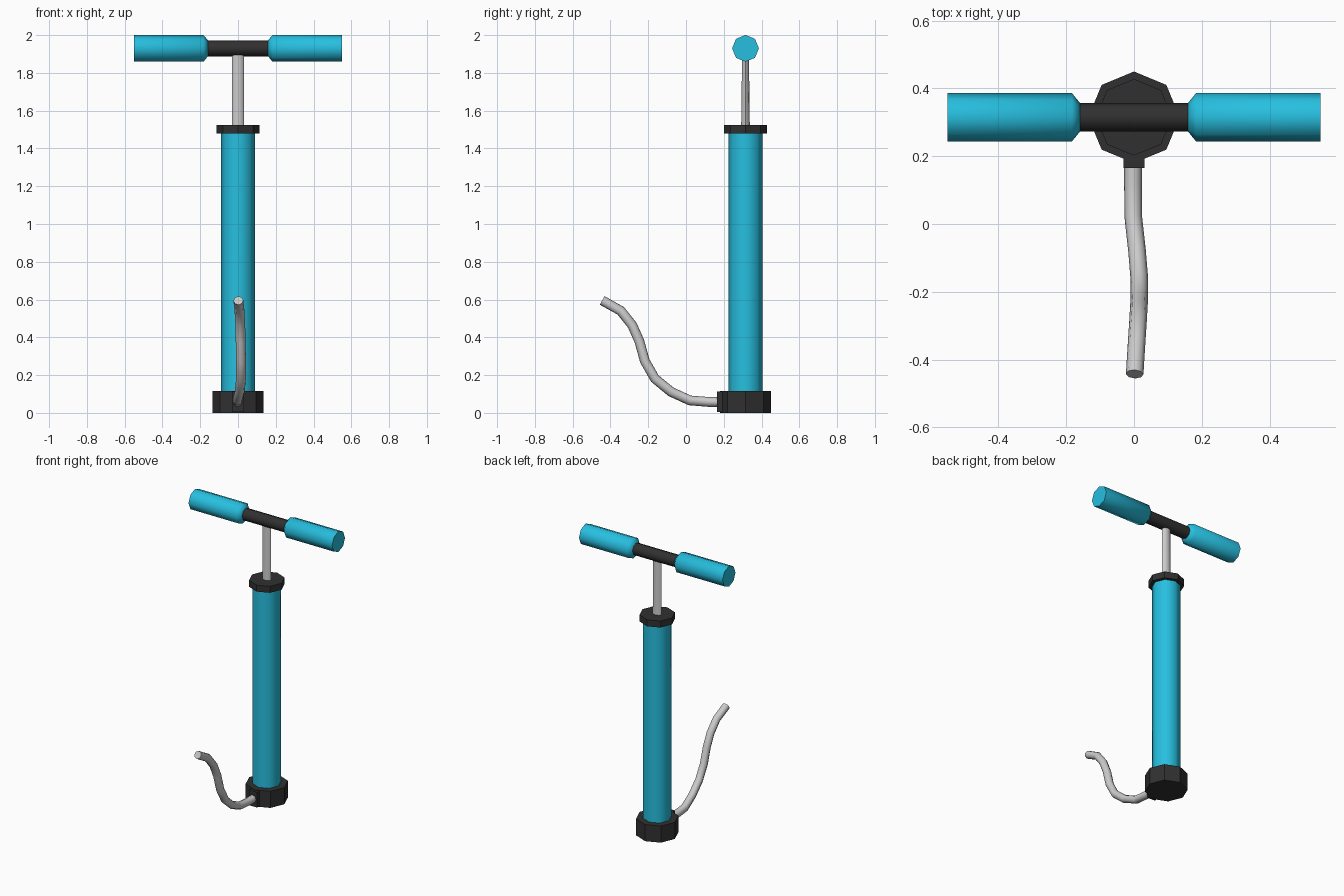
import bpy, math
from mathutils import Matrix, Vector

if "Cube" in bpy.data.objects:
    bpy.data.objects.remove(bpy.data.objects["Cube"])

CY = 0.315  # y of the pump axis


def material(name, rgb):
    m = bpy.data.materials.new(name)
    m.diffuse_color = (*rgb, 1)
    m.use_nodes = True
    m.node_tree.nodes["Principled BSDF"].inputs["Base Color"].default_value = m.diffuse_color
    return m


BLUE = material("blue", (0.02, 0.52, 0.74))
BLACK = material("black", (0.03, 0.03, 0.03))


def lathe(name, profile, mat=None, smooth=False, matrix=None, sides=8):
    """Stack of (rx, ry, z) rings with capped ends."""
    verts, faces = [], []
    for rx, ry, z in profile:
        for i in range(sides):
            a = 2 * math.pi * i / sides
            verts.append(Vector((rx * math.cos(a), ry * math.sin(a), z)))
    for k in range(len(profile) - 1):
        for i in range(sides):
            j = (i + 1) % sides
            b, t = k * sides, (k + 1) * sides
            faces.append((b + i, b + j, t + j, t + i))
    faces.append(tuple(reversed(range(sides))))
    faces.append(tuple(range(len(verts) - sides, len(verts))))
    me = bpy.data.meshes.new(name)
    me.from_pydata(verts, [], faces)
    me.transform(matrix or Matrix.Translation((0, CY, 0)))
    ob = bpy.data.objects.new(name, me)
    bpy.context.collection.objects.link(ob)
    if mat:
        me.materials.append(mat)
    if smooth:
        shade(ob)
    return ob


def shade(ob):
    bpy.ops.object.select_all(action='DESELECT')
    ob.select_set(True)
    bpy.context.view_layer.objects.active = ob
    bpy.ops.object.shade_smooth_by_angle(angle=math.radians(50))


# Upright pump
lathe("base", [(0.135, 0.135, 0), (0.135, 0.135, 0.115)], BLACK)
lathe("barrel", [(0.09, 0.09, 0.1), (0.09, 0.09, 1.49)], BLUE, True)
lathe("top_cap", [(0.113, 0.113, 1.48), (0.113, 0.113, 1.525)], BLACK)
lathe("piston_rod", [(0.033, 0.023, 1.5), (0.033, 0.018, 1.91)], None, True)

# T handle: central bar and two grips along x
for side, name in ((1, "right_grip"), (-1, "left_grip")):
    m = Matrix.Translation((0, CY, 1.93)) @ Matrix.Rotation(side * math.pi / 2, 4, 'Y')
    lathe(name, [(0.043, 0.043, 0.16), (0.071, 0.071, 0.183), (0.071, 0.071, 0.55)],
          BLUE, True, m)
m = Matrix.Translation((0, CY, 1.93)) @ Matrix.Rotation(math.pi / 2, 4, 'Y')
lathe("handle_bar", [(0.042, 0.042, -0.165), (0.042, 0.042, 0.165)], BLACK, True, m)

# Hose outlet block on the front of the base
bpy.ops.mesh.primitive_cube_add(size=1, location=(0, 0.195, 0.059))
outlet = bpy.context.object
outlet.name = "hose_outlet"
outlet.scale = (0.062, 0.06, 0.106)
outlet.data.materials.append(BLACK)

# Hose swept along a path
path = [(-0.003, 0.19, 0.058), (-0.003, 0.12, 0.058), (-0.002, 0.02, 0.066),
        (0.009, -0.08, 0.112), (0.016, -0.165, 0.182), (0.016, -0.218, 0.275),
        (0.014, -0.247, 0.38), (0.012, -0.285, 0.465), (0.008, -0.345, 0.54),
        (0.002, -0.443, 0.595)]
cu = bpy.data.curves.new("hose", 'CURVE')
cu.dimensions = '3D'
cu.bevel_depth = 0.026
cu.bevel_resolution = 2
cu.use_fill_caps = True
sp = cu.splines.new('POLY')
sp.points.add(len(path) - 1)
for p, co in zip(sp.points, path):
    p.co = (*co, 1)
hose = bpy.data.objects.new("hose", cu)
bpy.context.collection.objects.link(hose)
bpy.ops.object.select_all(action='DESELECT')
hose.select_set(True)
bpy.context.view_layer.objects.active = hose
bpy.ops.object.convert(target='MESH')
shade(bpy.context.object)
